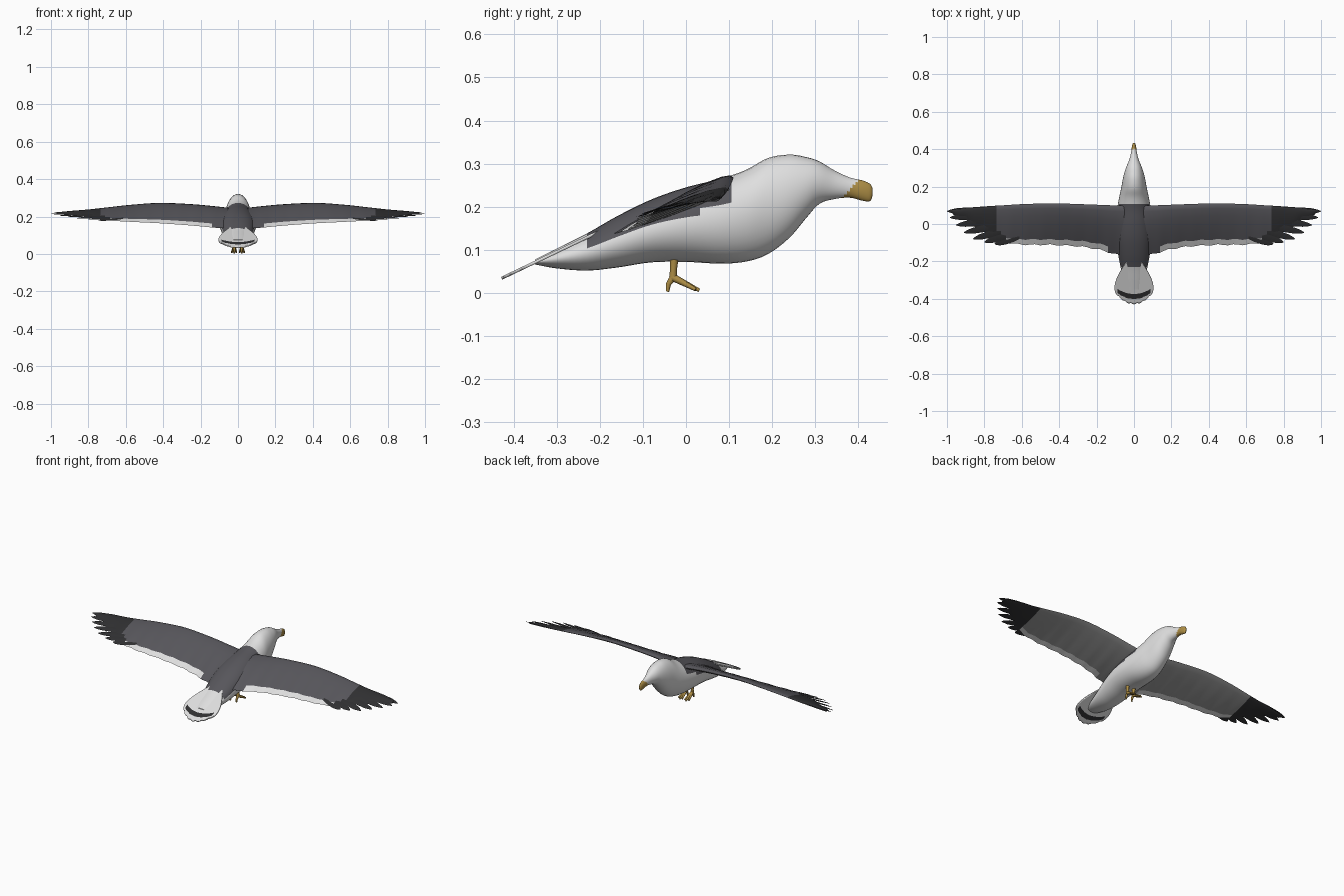
import bpy, bmesh, math
from mathutils import Vector

if "Cube" in bpy.data.objects:
    bpy.data.objects.remove(bpy.data.objects["Cube"])


def colour(name, rgb):
    m = bpy.data.materials.new(name)
    m.diffuse_color = (*rgb, 1)
    m.use_nodes = True
    m.node_tree.nodes["Principled BSDF"].inputs["Base Color"].default_value = m.diffuse_color
    return m


WHITE, SLATE, GREY, BLACK, YELLOW = range(5)
MATS = [colour("white plumage", (0.74, 0.74, 0.74)),
        colour("slate upper wing", (0.095, 0.093, 0.105)),
        colour("grey under wing", (0.30, 0.30, 0.30)),
        colour("black feather", (0.03, 0.03, 0.032)),
        colour("yellow bill and legs", (0.42, 0.27, 0.06))]


def smooth_rows(rows, steps):
    """Catmull-Rom interpolation through a list of tuples."""
    out = []
    for i in range(len(rows) - 1):
        p = [rows[max(0, min(len(rows) - 1, i + k))] for k in (-1, 0, 1, 2)]
        for s in range(steps):
            t = s / steps
            out.append(tuple(0.5 * (2 * b + (c - a) * t + (2 * a - 5 * b + 4 * c - d) * t * t
                                    + (3 * b - a - 3 * c + d) * t ** 3) for a, b, c, d in zip(*p)))
    return out + [rows[-1]]


def loft(bm, rings, rule, closed=True):
    """Skin rings of points; rule(ring index, side index, face) gives the colour."""
    vs = [[bm.verts.new(p) for p in r] for r in rings]
    n = len(vs[0])
    made = []
    for i in range(len(vs) - 1):
        for k in range(n if closed else n - 1):
            j = (k + 1) % n
            made.append((bm.faces.new((vs[i][k], vs[i][j], vs[i + 1][j], vs[i + 1][k])), i, k))
    if closed:
        made.append((bm.faces.new(vs[0]), 0, 0))
        made.append((bm.faces.new(vs[-1]), len(vs) - 2, 0))
    bmesh.ops.recalc_face_normals(bm, faces=[f for f, _, _ in made])
    for f, i, k in made:
        f.normal_update()
        f.material_index = rule(i, k, f)


def finish(name, bm, mirror=False, angle=50):
    me = bpy.data.meshes.new(name)
    bm.to_mesh(me)
    bm.free()
    for m in MATS:
        me.materials.append(m)
    ob = bpy.data.objects.new(name, me)
    bpy.context.collection.objects.link(ob)
    bpy.ops.object.select_all(action='DESELECT')
    ob.select_set(True)
    bpy.context.view_layer.objects.active = ob
    bpy.ops.object.shade_smooth_by_angle(angle=math.radians(angle))
    if mirror:
        ob.modifiers.new("mirror", 'MIRROR').use_mirror_merge = False
    return ob


# Body, head and bill: y, top z, bottom z, half width
body = [(-0.35, 0.078, 0.066, 0.03), (-0.30, 0.103, 0.057, 0.055), (-0.23, 0.138, 0.052, 0.072),
        (-0.16, 0.178, 0.059, 0.085), (-0.08, 0.217, 0.071, 0.095), (0.0, 0.245, 0.072, 0.097),
        (0.08, 0.265, 0.068, 0.09), (0.14, 0.286, 0.073, 0.08), (0.19, 0.313, 0.090, 0.069),
        (0.24, 0.321, 0.128, 0.060), (0.28, 0.315, 0.175, 0.050), (0.31, 0.305, 0.207, 0.039),
        (0.345, 0.284, 0.218, 0.025), (0.38, 0.268, 0.221, 0.016), (0.41, 0.261, 0.214, 0.012),
        (0.427, 0.253, 0.213, 0.008), (0.433, 0.243, 0.226, 0.003)]


def body_rule(i, k, f):
    c = f.calc_center_median()
    if c.y > 0.375 + (c.z - 0.235):
        return YELLOW
    return SLATE if -0.23 < c.y < 0.1 and f.normal.z > 0.3 else WHITE


rings = []
for y, top, bot, w in smooth_rows(body, 5):
    angs = [math.tau * a / 32 for a in range(32)]
    rings.append([(w * math.cos(a), y, (top + bot) / 2 + (top - bot) / 2 * math.sin(a)) for a in angs])
bm = bmesh.new()
loft(bm, rings, body_rule)
finish("body", bm)

# Wings: x, leading y, trailing y, leading z, trailing z
wing = [(0.03, 0.10, -0.185, 0.235, 0.138), (0.12, 0.10, -0.155, 0.247, 0.140),
        (0.25, 0.105, -0.125, 0.260, 0.152), (0.42, 0.11, -0.112, 0.268, 0.164),
        (0.58, 0.107, -0.110, 0.258, 0.172), (0.70, 0.10, -0.095, 0.245, 0.180),
        (0.80, 0.094, -0.045, 0.234, 0.196), (0.90, 0.086, 0.02, 0.224, 0.210),
        (0.97, 0.078, 0.052, 0.217, 0.213)]
UPPER = [0, 0.04, 0.12, 0.3, 0.5, 0.7, 0.87, 1]
LOWER = UPPER[-2:0:-1]


def wing_rule(i, k, f):
    x = f.calc_center_median().x
    if x > 0.74:
        return BLACK
    if k in (6, 7) and x > 0.14:
        return WHITE
    return SLATE if k < 7 else GREY


rings = []
for x, yl, yt, zl, zt in smooth_rows(wing, 6):
    yt += 0.004 * math.cos(x * 70)
    ring = []
    for cs, h in ((UPPER, 0.026), (LOWER, -0.012)):
        for c in cs:
            bulge = h * (1 - 0.75 * x) * 2.6 * math.sqrt(c) * (1 - c)
            ring.append((x, yl + (yt - yl) * c, zl + (zt - zl) * c + bulge))
    rings.append(ring)
bm = bmesh.new()
loft(bm, rings, wing_rule)
finish("wings", bm, mirror=True)

# Primary feathers fanned at each wing tip
tips = [(1.0, 0.068, 0.216), (0.985, 0.034, 0.211), (0.952, -0.006, 0.205), (0.91, -0.046, 0.199),
        (0.86, -0.080, 0.191), (0.80, -0.098, 0.185), (0.745, -0.107, 0.179)]
bm = bmesh.new()
for i, tip in enumerate(tips):
    y0 = 0.075 - 0.024 * i
    base = Vector((0.72 - 0.018 * i, y0, 0.214 + 0.33 * y0))
    along = Vector(tip) - base
    side = along.cross(Vector((0, 0, 1))).normalized()
    rings = []
    for t, w in ((0, 0.010), (0.25, 0.017), (0.6, 0.0185), (0.82, 0.015), (0.94, 0.008), (1, 0.001)):
        p = base + along * t
        s = side * w - Vector((0, 0, 0.3 * w))
        up = Vector((0, 0, 0.0035 * (1 - 0.7 * t)))
        rings.append([p - s, p + up, p + s, p - up])
    loft(bm, rings, lambda i, k, f: BLACK)
finish("primary_feathers", bm, mirror=True)

# Fanned tail with a dark crescent band
rings = []
for v in range(26):
    v /= 25
    w = 0.04 + 0.115 * v - 0.05 * v ** 3
    row = []
    for k in range(41):
        u = k / 20 - 1
        length = 0.228 - 0.05 * u * u + 0.006 * v ** 6 * (abs(math.cos(u * 9)) - 1)
        y = -0.2 - v * length
        row.append((u * w * (1 - 0.12 * v ** 8), y, 0.143 + (y + 0.2) * 0.478))
    rings.append(row)


def tail_rule(i, k, f):
    return BLACK if 19 <= i <= 21 and 3 <= k <= 36 else WHITE


bm = bmesh.new()
loft(bm, rings, tail_rule, closed=False)
tail = finish("tail", bm)
solid = tail.modifiers.new("thickness", 'SOLIDIFY')
solid.thickness = 0.007
solid.offset = 0


# Legs, toes and webs
def tube(bm, path, radii):
    rings = []
    d = (Vector(path[-1]) - Vector(path[0])).normalized()
    a = d.cross(Vector((1, 0, 0))).normalized()
    b = d.cross(a)
    for p, r in zip(path, radii):
        angs = [math.tau * k / 10 for k in range(10)]
        rings.append([Vector(p) + r * (a * math.cos(t) + b * math.sin(t)) for t in angs])
    loft(bm, rings, lambda i, k, f: YELLOW)


bm = bmesh.new()
ankle = Vector((0.02, -0.03, 0.036))
tube(bm, [(0.022, -0.027, 0.09), (0.021, -0.029, 0.055), ankle], (0.011, 0.008, 0.009))
toes = [Vector((0.008, 0.024, 0.008)), Vector((0.02, 0.031, 0.006)), Vector((0.034, 0.022, 0.008))]
for toe in toes:
    tube(bm, [ankle, ankle.lerp(toe, 0.6), toe], (0.009, 0.006, 0.004))
tube(bm, [ankle, (0.02, -0.041, 0.02), (0.02, -0.043, 0.003)], (0.008, 0.006, 0.004))
for a, b in zip(toes, toes[1:]):
    low = Vector((0, 0, -0.003))
    pts = [ankle, a.lerp(ankle, 0.15), b.lerp(ankle, 0.15)]
    loft(bm, [pts, [p + low for p in pts]], lambda i, k, f: YELLOW)
finish("legs", bm, mirror=True)
